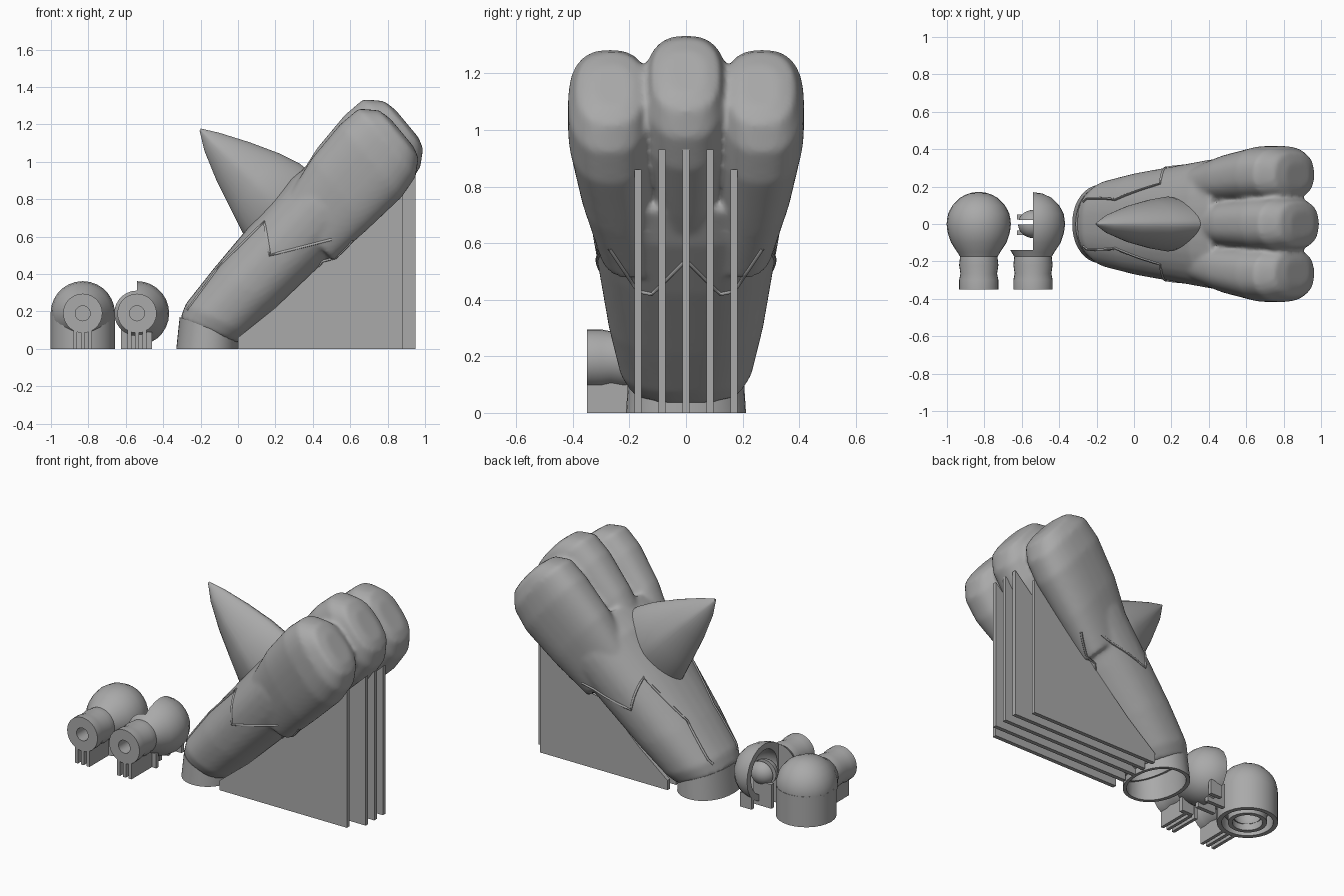
import bpy, bmesh, math
from mathutils import Vector, Matrix
from mathutils.bvhtree import BVHTree

cube = bpy.data.objects.get("Cube")
if cube:
    bpy.data.objects.remove(cube)

grey = bpy.data.materials.new("plain grey")
grey.use_nodes = True
grey.diffuse_color = (0.4, 0.4, 0.4, 1)
grey.node_tree.nodes["Principled BSDF"].inputs["Base Color"].default_value = (0.4, 0.4, 0.4, 1)


def make(name, bm):
    bmesh.ops.recalc_face_normals(bm, faces=bm.faces)
    mesh = bpy.data.meshes.new(name)
    bm.to_mesh(mesh)
    bm.free()
    obj = bpy.data.objects.new(name, mesh)
    bpy.context.collection.objects.link(obj)
    mesh.materials.append(grey)
    return obj


def bake(obj):
    """Apply every modifier on the object."""
    graph = bpy.context.evaluated_depsgraph_get()
    mesh = bpy.data.meshes.new_from_object(obj.evaluated_get(graph))
    obj.modifiers.clear()
    obj.data = mesh


def smooth(obj, degrees=35):
    bpy.ops.object.select_all(action="DESELECT")
    obj.select_set(True)
    bpy.context.view_layer.objects.active = obj
    bpy.ops.object.shade_smooth_by_angle(angle=math.radians(degrees))


def cut(obj, *cutters):
    for cutter in cutters:
        mod = obj.modifiers.new("cut", "BOOLEAN")
        mod.operation, mod.object, mod.solver = "DIFFERENCE", cutter, "EXACT"
    bake(obj)
    for cutter in cutters:
        bpy.data.objects.remove(cutter)


def box(name, low, high):
    bm = bmesh.new()
    low, high = Vector(low), Vector(high)
    bmesh.ops.create_cube(bm, size=1, matrix=Matrix.Translation((low + high) / 2)
                          @ Matrix.Diagonal((*(high - low), 1)))
    return make(name, bm)


def ball(name, centre, radii, tilt=0):
    bm = bmesh.new()
    matrix = (Matrix.Translation(centre) @ Matrix.Rotation(tilt, 4, "Y")
              @ Matrix.Diagonal((*radii, 1)))
    bmesh.ops.create_uvsphere(bm, u_segments=32, v_segments=16, radius=1, matrix=matrix)
    return make(name, bm)


def loft(bm, sections, power=1.0, count=32, centre_y=None, shift=(0, 0)):
    """Skin closed rings given as lower x, z, upper x, z and half width."""
    rings = []
    for i, (xl, zl, xu, zu, width) in enumerate(sections):
        mid = Vector(((xl + xu) / 2 + shift[0], centre_y[i] if centre_y else 0,
                      (zl + zu) / 2 + shift[1]))
        half = Vector(((xu - xl) / 2, 0, (zu - zl) / 2))
        ring = []
        for k in range(count):
            a = math.tau * k / count
            c, s = math.cos(a), math.sin(a)
            c, s = (math.copysign(abs(v) ** power, v) for v in (c, s))
            ring.append(bm.verts.new(mid + half * s + Vector((0, width * c, 0))))
        rings.append(ring)
    for a, b in zip(rings, rings[1:]):
        for k in range(count):
            bm.faces.new((a[k], a[k - 1], b[k - 1], b[k]))
    bm.faces.new(rings[0])
    bm.faces.new(rings[-1][::-1])


def lathe(name, profile, centre, axis="Z", steps=28):
    """Spin a radius, height profile about an axis through the centre."""
    bm = bmesh.new()
    verts = [bm.verts.new((r, 0, h)) for r, h in profile]
    edges = [bm.edges.new(pair) for pair in zip(verts, verts[1:])]
    if profile[0][0] > 0:
        edges.append(bm.edges.new((verts[-1], verts[0])))
    bmesh.ops.spin(bm, geom=verts + edges, cent=(0, 0, 0), axis=(0, 0, 1),
                   angle=math.tau, steps=steps)
    bmesh.ops.remove_doubles(bm, verts=bm.verts, dist=0.0005)
    turn = Matrix.Rotation(-math.pi / 2, 4, "X") if axis == "Y" else Matrix()
    bmesh.ops.transform(bm, matrix=Matrix.Translation(centre) @ turn, verts=bm.verts)
    return make(name, bm)


def tube(name, outer, inner, height, centre):
    obj = lathe(name, [(inner, 0), (outer, 0), (outer, height), (inner, height)], centre)
    smooth(obj)
    return obj


# Foot: palm and three toes fused into one soft skin
palm = [(0, .03, -.31, .16, .2), (.06, .07, -.28, .24, .235), (.22, .21, -.13, .43, .275),
        (.45, .42, .08, .68, .315), (.62, .59, .28, .91, .35), (.71, .71, .4, 1.0, .34)]
toe = [(.53, .52, .27, .83, .11), (.72, .69, .42, 1.07, .135), (.9, .86, .57, 1.25, .152),
       (.975, .97, .67, 1.335, .147), (.99, 1.07, .78, 1.325, .12), (.965, 1.13, .84, 1.28, .07)]
bm = bmesh.new()
loft(bm, palm, .85)
loft(bm, toe, .8)
for side in (1, -1):
    loft(bm, toe, .8, centre_y=[side * y for y in (.2, .24, .265, .27, .265, .26)],
         shift=(-.025, -.05))
foot = make("foot", bm)
remesh = foot.modifiers.new("fuse", "REMESH")
remesh.mode, remesh.voxel_size = "VOXEL", .013
soften = foot.modifiers.new("soften", "SMOOTH")
soften.factor, soften.iterations = .5, 9
bake(foot)
tree = BVHTree.FromPolygons([v.co for v in foot.data.vertices],
                            [p.vertices for p in foot.data.polygons])
cut(foot, ball("socket_cutter", (-.13, 0, .12), (.14, .17, .2), .4))
smooth(foot, 50)


# Raised seams laid on the foot
def seam(name, corners, origin, direction):
    points = []
    for a, b in zip(corners, corners[1:]):
        for k in range(9):
            p = Vector(a).lerp(Vector(b), k / 8)
            hit = tree.ray_cast(origin(p), Vector(direction))[0]
            if hit:
                points.append(hit)
    curve = bpy.data.curves.new(name, "CURVE")
    curve.dimensions, curve.bevel_depth, curve.bevel_resolution = "3D", .007, 1
    spline = curve.splines.new("POLY")
    spline.points.add(len(points) - 1)
    for target, p in zip(spline.points, points):
        target.co = (*p, 1)
    obj = bpy.data.objects.new(name, curve)
    bpy.context.collection.objects.link(obj)
    curve.materials.append(grey)
    bpy.ops.object.select_all(action="DESELECT")
    obj.select_set(True)
    bpy.context.view_layer.objects.active = obj
    bpy.ops.object.convert(target="MESH")
    smooth(bpy.context.object, 60)


for side, label in ((1, "left"), (-1, "right")):
    seam(label + "_seam", [(-.27, .21), (-.1, .44), (.14, .68), (.17, .5), (.5, .585)],
         lambda p: Vector((p.x, side * 2, p.y)), (0, -side, 0))
seam("sole_seam", [(-.27, .58), (-.17, .43), (-.12, .42), (0, .54), (.12, .42), (.17, .43),
                   (.27, .58)], lambda p: Vector((2, p.x, p.y)), (-1, 0, 0))

# Spur: lens section with a sharp ridge above and below
bm = bmesh.new()
loft(bm, [(-.205, 1.165, -.2, 1.178, .006), (-.18, 1.06, -.1, 1.155, .05),
          (-.115, .9, .06, 1.105, .098), (-.03, .73, .22, 1.045, .132),
          (.03, .61, .33, .99, .147), (.12, .54, .42, .92, .13)], 1.25, 32)
smooth(make("spur", bm), 40)

# Ankle collar standing under the foot
bm = bmesh.new()
loft(bm, [(0, 0, -.33, 0, .212), (0, .05, -.312, .17, .205)], .95, 40)
collar = make("ankle_collar", bm)
bm = bmesh.new()
loft(bm, [(-.02, -.05, -.31, -.05, .192), (-.02, .12, -.29, .24, .185)], .95, 40)
cut(collar, make("collar_cutter", bm))
smooth(collar)

# Support fins under the sole
for i in range(-2, 3):
    end = .88 if abs(i) == 2 else .95
    bm = bmesh.new()
    outline = [(0, 0), (end, 0), (end, end - .02), (.6, .6), (.2, .22), (0, .06)]
    face = bm.faces.new([bm.verts.new((x, i * .085 - .0125, z)) for x, z in outline])
    moved = bmesh.ops.extrude_face_region(bm, geom=[face])["geom"]
    bmesh.ops.translate(bm, vec=(0, .025, 0),
                        verts=[v for v in moved if isinstance(v, bmesh.types.BMVert)])
    make("support_fin", bm)

# Two ball joints with waisted, drilled stems
joint = [(0, -.2), (.04, -.2), (.04, -.35), (.105, -.35), (.105, -.3), (.098, -.265),
         (.105, -.22), (.1, -.175), (.115, -.15), (.148, -.1), (.165, -.05), (.172, 0),
         (.164, .055), (.14, .1), (.1, .14), (.05, .163), (0, .17)]
HEIGHT = .19
full = lathe("whole_joint", joint, (-.83, 0, HEIGHT), "Y")
cut(full, ball("hollow_cutter", (-.83, 0, .08), (.085, .085, .1)))
smooth(full)
half = lathe("cutaway_joint", joint, (-.54, 0, HEIGHT), "Y")
cut(half, box("half_cutter", (-.8, -.14, -.1), (-.54, .3, .5)),
    ball("shell_cutter", (-.54, 0, HEIGHT), (.135, .13, .135)))
smooth(half)

# Inner knob of the cutaway joint, split by a slot
knob = ball("inner_knob", (-.54, 0, HEIGHT), (.08, .075, .075))
cut(knob, box("slot_cutter", (-.7, -.002, 0), (-.5, .022, .4)))
smooth(knob)
box("knob_neck", (-.52, -.03, HEIGHT - .03), (-.39, .03, HEIGHT + .03))
for y in (-.06, .025):
    box("knob_prop", (-.625, y, 0), (-.5, y + .025, .15))

# Stands under the joints
tube("outer_stand", .172, .145, .19, (-.83, 0, 0))
tube("inner_stand", .11, .085, .09, (-.83, 0, 0))
for x in (-.83, -.54):
    for i in range(-1, 2):
        box("stem_fin", (x + i * .04 - .01, -.35, 0), (x + i * .04 + .01, -.15, .11))
box("shell_prop", (-.54, -.15, 0), (-.46, -.125, .09))
box("shell_prop", (-.54, .1, 0), (-.46, .125, .09))
